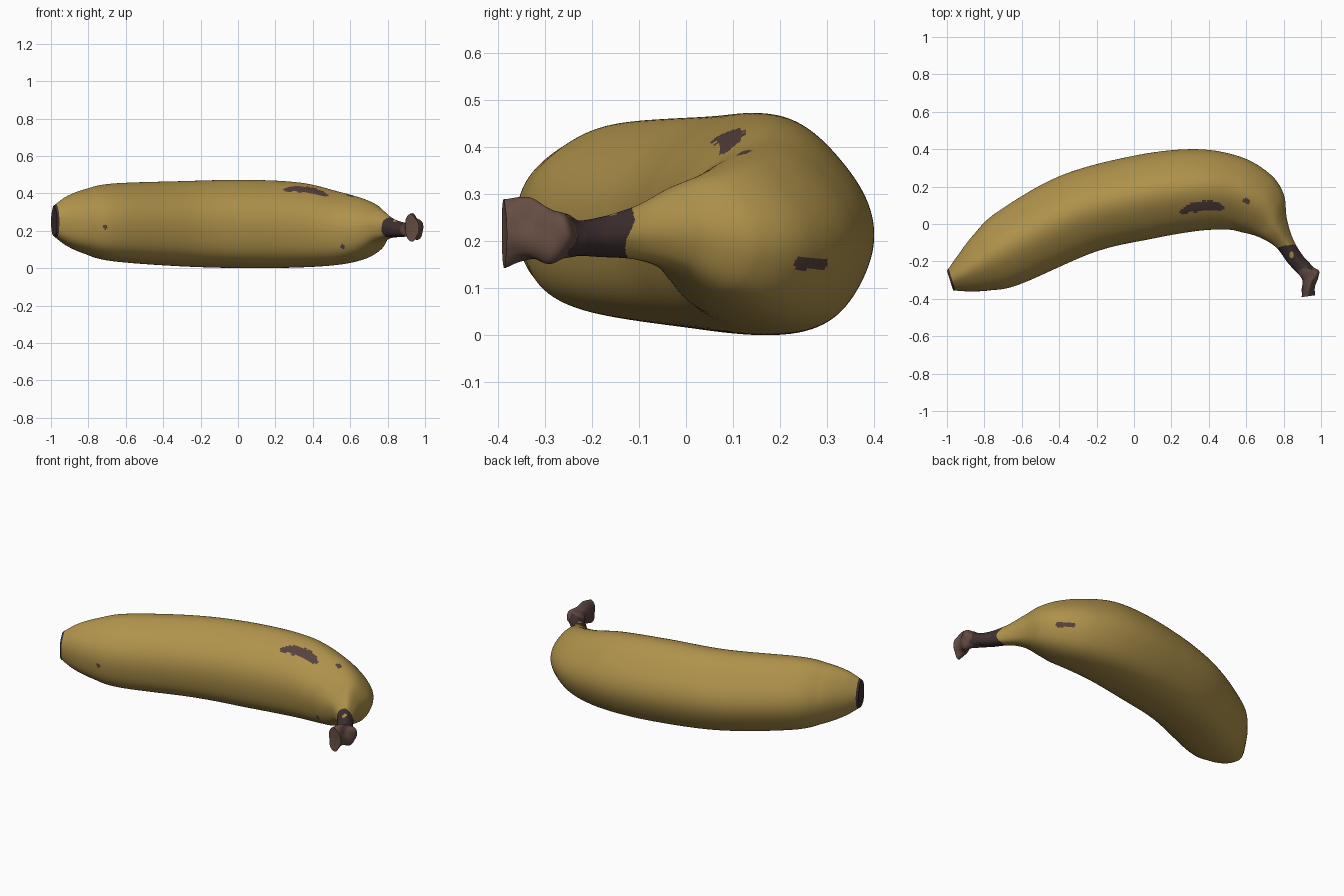
import bpy, bmesh, math
from mathutils import Vector, noise

if "Cube" in bpy.data.objects:
    bpy.data.objects.remove(bpy.data.objects["Cube"])

def material(name, rgb):
    m = bpy.data.materials.new(name)
    m.diffuse_color = (*rgb, 1)
    m.use_nodes = True
    m.node_tree.nodes["Principled BSDF"].inputs["Base Color"].default_value = m.diffuse_color
    return m

YELLOW = material("ripe yellow peel", (0.425, 0.285, 0.070))
BRUISE = material("bruise brown", (0.092, 0.053, 0.046))
DARK = material("dark stem brown", (0.050, 0.029, 0.030))
BROWN = material("dry stem brown", (0.130, 0.074, 0.056))

# Stations: outer edge x,y / inner edge x,y / bottom z, top z
STATIONS = [
    (-1.00, -.25, -.967, -.355, .172, .335),
    (-.94, -.165, -.885, -.36, .12, .385),
    (-.86, -.06, -.77, -.355, .077, .422),
    (-.73, .065, -.61, -.322, .038, .452),
    (-.395, .257, -.21, -.15, .01, .465),
    (0, .365, .09, -.08, 0, .472),
    (.326, .40, .34, -.037, .004, .457),
    (.567, .36, .50, -.03, .018, .41),
    (.727, .267, .58, -.045, .045, .375),
    (.80, .16, .64, -.06, .085, .345),
    (.817, .03, .70, -.085, .135, .315),
    (.85, -.08, .765, -.13, .16, .275),
    (.90, -.165, .82, -.205, .166, .25),
    (.945, -.215, .872, -.262, .168, .245),
    (.99, -.255, .90, -.295, .16, .272),
    (.967, -.33, .903, -.33, .155, .285),
    (.96, -.382, .89, -.392, .148, .292),
]

def station(t):
    """Catmull-Rom interpolation between stations."""
    n = len(STATIONS) - 1
    i = min(int(t), n - 1)
    f = t - i
    b, c = STATIONS[i], STATIONS[i + 1]
    a = STATIONS[i - 1] if i else [2 * p - q for p, q in zip(b, c)]
    d = STATIONS[i + 2] if i + 2 <= n else [2 * q - p for p, q in zip(b, c)]
    return [0.5 * (2 * q + (r - p) * f + (2 * p - 5 * q + 4 * r - s) * f * f
                   + (3 * q - p - 3 * r + s) * f ** 3)
            for p, q, r, s in zip(a, b, c, d)]

# Softly five-sided cross-section, fuller below, normalised to -1..1
SIDES = 128
section = []
for k in range(SIDES):
    a = 2 * math.pi * k / SIDES
    r = 1 + 0.02 * math.cos(5 * (a + math.radians(62)))
    section.append((r * math.cos(a), r * math.sin(a)))

def fit(values):
    lo, hi = min(values), max(values)
    return [2 * (v - lo) / (hi - lo) - 1 for v in values]

section = list(zip(fit([p[0] for p in section]), fit([p[1] for p in section])))
section = [(p, q - 0.12 * (1 - q * q)) for p, q in section]

def sweep(name, t0, t1, rings, mats, rule=None, rough=0, cap_start=False, cap_end=False):
    bm = bmesh.new()
    loops = []
    for j in range(rings + 1):
        t = t0 + (t1 - t0) * j / rings
        ux, uy, lx, ly, z0, z1 = station(t)
        c = Vector(((ux + lx) / 2, (uy + ly) / 2, (z0 + z1) / 2))
        u = Vector(((ux - lx) / 2, (uy - ly) / 2, 0))
        ring = []
        for p, q in section:
            co = c + u * p + Vector((0, 0, (z1 - z0) / 2 * q))
            if rough:
                fade = min(1, (t - t0) * 2)
                co += (co - c) * (fade * rough * noise.noise(co * 17))
            ring.append(bm.verts.new(co))
        loops.append(ring)
    for r0, r1 in zip(loops, loops[1:]):
        for k in range(SIDES):
            n = (k + 1) % SIDES
            bm.faces.new((r0[k], r0[n], r1[n], r1[k]))
    # Slightly dished end caps
    for use, ring, inner in ((cap_start, loops[0], loops[min(2, rings)]),
                             (cap_end, loops[-1], loops[-3])):
        if use:
            mid = sum((v.co for v in inner), Vector()) / SIDES
            v = bm.verts.new(mid)
            for k in range(SIDES):
                bm.faces.new((ring[k], ring[(k + 1) % SIDES], v))
    bmesh.ops.recalc_face_normals(bm, faces=bm.faces)
    # Make the normals point away from the spine
    bm.faces.ensure_lookup_table()
    f = bm.faces[0]
    mid = sum((v.co for v in loops[0]), Vector()) / SIDES
    if f.normal.dot(f.calc_center_median() - mid) < 0:
        bmesh.ops.reverse_faces(bm, faces=bm.faces)
    if rule:
        for f in bm.faces:
            f.material_index = rule(f.calc_center_median(), f.normal)
    me = bpy.data.meshes.new(name)
    bm.to_mesh(me)
    bm.free()
    for m in mats:
        me.materials.append(m)
    ob = bpy.data.objects.new(name, me)
    bpy.context.collection.objects.link(ob)
    bpy.context.view_layer.objects.active = ob
    ob.select_set(True)
    bpy.ops.object.shade_smooth_by_angle(angle=math.radians(50))
    ob.select_set(False)
    return ob

def inside(a, b, ca, cb, ra, rb, tilt=0):
    c, s = math.cos(tilt), math.sin(tilt)
    da, db = a - ca, b - cb
    return ((da * c + db * s) / ra) ** 2 + ((db * c - da * s) / rb) ** 2 < 1

def peel_colour(p, n):
    wob = 0.004 * noise.noise(p * 40)
    # Darkened neck with a ragged edge and one yellow patch,
    # reaching further up on the inner top side
    along = (p.x - .81) * .55 - (p.y + .105) * .83
    across = (p.x - .81) * .83 + (p.y + .105) * .55
    edge = 0.028 + 0.5 * across - 0.025 * max(0, n.z)
    if p.x > .74 and along + 0.02 * noise.noise(p * 22) > edge:
        return 0 if n.z > 0 and inside(p.x, p.y, .842, -.165, .012, .018) else 2
    # Bruises on the top
    if n.z > 0.2:
        bend = p.y + 1.6 * (p.x - .365) ** 2
        if inside(p.x, bend + wob, .363, .096, .122, .028, .10):
            return 1
        if inside(p.x, p.y + wob, .60, .122, .022, .015, -.4):
            return 1
    # Bruise on the outer bend
    if n.x > 0.2 and abs((p.y - .265) / .035) ** 4 + abs((p.z - .152) / .013) ** 4 < 1:
        return 1
    # Specks on the inner side
    if n.y < 0 and (inside(p.x, p.z, -.71, .22, .012, .012)
                    or inside(p.x, p.z, .56, .115, .012, .012)):
        return 1
    return 0

def stem_colour(p, n):
    if p.y > -.235 + 0.03 * noise.noise(p * 25):
        return 1
    # Paler where the dry stem faces outwards or is cut
    return 0 if n.x > 0.1 or n.y < -0.7 or n.z < -0.6 else 2

# Fruit body with neck, dark blossom end, dry stem
sweep("banana_peel", 0.15, 12.9, 420, [YELLOW, BRUISE, DARK], peel_colour)
sweep("blossom_end", 0, 0.15, 8, [DARK], cap_start=True)
sweep("stem_end", 12.9, 16, 60, [BROWN, DARK, BRUISE], stem_colour,
      rough=0.3, cap_end=True)
